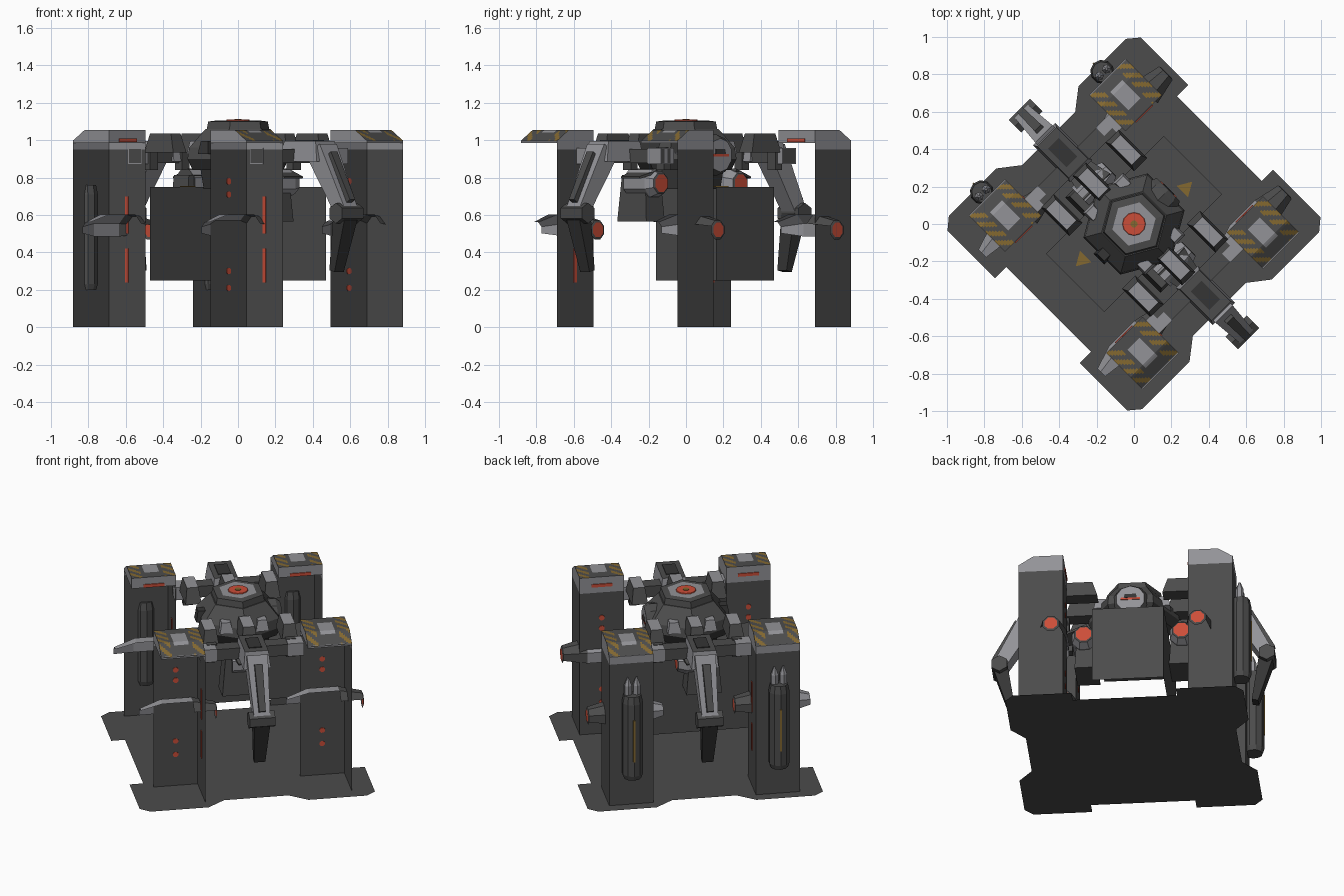
import bpy, bmesh, math
from mathutils import Vector, Matrix

if "Cube" in bpy.data.objects:
    bpy.data.objects.remove(bpy.data.objects["Cube"])

# Everything is laid out on u/v axes, then turned 45 degrees about z
TURN = Matrix.Rotation(math.radians(45), 4, 'Z')
COLS = [("dark_grey", (.072, .072, .072)), ("light_grey", (.29, .29, .31)), ("gold", (.23, .14, .03)),
        ("red", (.60, .075, .04)), ("black_grey", (.035, .035, .035))]
MATS = []
for n, c in COLS:
    m = bpy.data.materials.new(n)
    m.diffuse_color = (*c, 1)
    m.use_nodes = True
    m.node_tree.nodes["Principled BSDF"].inputs["Base Color"].default_value = m.diffuse_color
    MATS.append(m)
DARK, LIGHT, GOLD, RED, BLACK = range(5)


def finish(bm, name, cull=False):
    """Turn the part into place; cull leaves the front and underside open."""
    bm.transform(TURN)
    bm.normal_update()
    if cull:
        gone = [f for f in bm.faces if f.normal.y < -.45 or f.normal.z < -.5]
        bmesh.ops.delete(bm, geom=gone, context='FACES')
    me = bpy.data.meshes.new(name)
    bm.to_mesh(me)
    bm.free()
    for m in MATS:
        me.materials.append(m)
    ob = bpy.data.objects.new(name, me)
    bpy.context.collection.objects.link(ob)
    return ob


def box(name, c, size, mat, taper=1, top=None, cull=False, band=None):
    bm = bmesh.new()
    bmesh.ops.create_cube(bm, size=1)
    for v in bm.verts:
        k = taper if v.co.z > 0 else 1
        v.co = Vector((c[0] + v.co.x * size[0] * k, c[1] + v.co.y * size[1] * k, c[2] + v.co.z * size[2]))
    if band:
        bmesh.ops.bisect_plane(bm, geom=bm.verts[:] + bm.edges[:] + bm.faces[:],
                               plane_co=(0, 0, band), plane_no=(0, 0, 1))
    bm.normal_update()
    for f in bm.faces:
        f.material_index = mat
        if top is not None and f.normal.z > .9:
            f.material_index = top
        if band and f.calc_center_median().z > band:
            f.material_index = LIGHT
    return finish(bm, name, cull)


def loft(name, c, axis, rings, mats, n=8, start=.5, cull=False):
    """Rings of (distance, radius) along an axis; mats: one per segment, then the two ends."""
    bm = bmesh.new()
    loops = []
    for t, r in rings:
        loop = []
        for i in range(n):
            a = 2 * math.pi * (i + start) / n
            p, q = r * math.cos(a), r * math.sin(a)
            o = (t, p, q) if axis == 'u' else (q, t, p) if axis == 'v' else (p, q, t)
            loop.append(bm.verts.new(Vector(c) + Vector(o)))
        loops.append(loop)
    for k in range(len(loops) - 1):
        for i in range(n):
            j = (i + 1) % n
            f = bm.faces.new((loops[k][i], loops[k][j], loops[k + 1][j], loops[k + 1][i]))
            f.material_index = mats[k]
    bm.faces.new(loops[0][::-1]).material_index = mats[-2]
    bm.faces.new(loops[-1]).material_index = mats[-1]
    return finish(bm, name, cull)


def limb(name, p, q, w0, w1, d0, d1, mat):
    """Four-sided tapering bar between two points in a v-z plane."""
    bm = bmesh.new()
    p, q = Vector(p), Vector(q)
    side = Vector((1, 0, 0)).cross((q - p).normalized())
    a, b = [[bm.verts.new(e + Vector((su * w, 0, 0)) + side * sd * d)
             for su, sd in ((-1, -1), (1, -1), (1, 1), (-1, 1))] for e, w, d in ((p, w0, d0), (q, w1, d1))]
    for i in range(4):
        bm.faces.new((a[i], a[(i + 1) % 4], b[(i + 1) % 4], b[i]))
    bm.faces.new(a[::-1])
    bm.faces.new(b)
    for f in bm.faces:
        f.material_index = mat
    return finish(bm, name)


# Base plate: one quarter outline mirrored round
quarter = [(.645, 0), (.645, .32), (.73, .32), (.73, .68), (.67, .73), (.31, .73), (.2, .645)]
outline = quarter + [(-u, v) for u, v in quarter[::-1]]
outline += [(-u, -v) for u, v in quarter[1:]] + [(u, -v) for u, v in quarter[:0:-1]]
bm = bmesh.new()
bm.faces.new([bm.verts.new((u, v, 0)) for u, v in outline])
finish(bm, "base_plate")

TU, TV, H = .455, .52, .137


def tower_cap(name, cu, cv, sv):
    """Cap with a sloped outer side, hazard stripes at both ends and a worn middle."""
    bm = bmesh.new()
    bmesh.ops.create_grid(bm, x_segments=24, y_segments=24, size=1)
    for f in bm.faces:
        a, b = f.calc_center_median()[:2]
        if abs(a) > .52:
            f.material_index = GOLD if int((a + b + 4) / .26) % 2 else DARK
        elif abs(a) < .36 and abs(b) < .5:
            f.material_index = LIGHT
    rim = bmesh.ops.extrude_edge_only(bm, edges=[e for e in bm.edges if e.is_boundary])['geom']
    low = {v for v in rim if isinstance(v, bmesh.types.BMVert)}
    for f in rim:
        if isinstance(f, bmesh.types.BMFace):
            f.material_index = LIGHT
    for f in bm.faces:
        if any(v in low for v in f.verts):
            f.material_index = LIGHT
    for v in bm.verts:
        a, b = v.co.x, v.co.y
        z = .985 if v in low else 1.055 - max(0, b * sv - .35) * .09
        v.co = (cu + a * H, cv + b * H, z)
    finish(bm, name)


for su in (-1, 1):
    for sv in (-1, 1):
        cu, cv = su * TU, sv * TV
        tag = ("right" if su > 0 else "left") + ("_back" if sv > 0 else "_front")
        # Tower shell, open on the front and at the bottom
        box("tower_" + tag, (cu, cv, .5), (2 * H, 2 * H, 1), DARK, cull=True, band=.95)
        tower_cap("tower_cap_" + tag, cu, cv, sv)
        # Thruster running through the tower
        loft("thruster_" + tag, (cu, sv * .45, .52), 'u',
             [(-.23, .045), (-.1, .09), (.09, .09), (.235, .055), (.24, .042)],
             [LIGHT, LIGHT, DARK, DARK, DARK, RED], cull=True)
        box("cap_light_" + tag, (cu, sv * .378, 1.0), (.13, .006, .02), RED)
        if su < 0:  # glowing strips on the inner wall
            for z, h in ((.33, .18), (.6, .2)):
                box("glow_strip_" + tag, (cu + H, cv, z), (.008, .022, h), RED)
        if sv < 0:  # warning lamps on the inner wall
            for z in (.21, .3, .71, .78):
                loft("lamp_" + tag, (cu, cv + H, z), 'v', [(-.004, .018), (.004, .018)], [RED] * 3)
        else:       # rocket pod on the outer wall
            loft("pod_" + tag, (cu, .695, 0), 'z', [(.2, .055), (.23, .065), (.71, .065), (.76, .055)],
                 [DARK] * 5, 10)
            box("pod_stripe_" + tag, (cu, .759, .47), (.012, .008, .28), GOLD)
            for d in (-.027, .027):
                loft("rocket_" + tag, (cu + d, .69, 0), 'z', [(.75, .025), (.82, .025), (.87, .006)],
                     [LIGHT] * 4, 6)

# Hanging hub body, open on the front and below
box("hub_body", (0, 0, .5), (.89, .44, .5), DARK, cull=True)
for su in (-1, 1):
    loft("hub_marker", (su * .33, -su * .06, 0), 'z', [(.75, .05), (.755, .05)], [GOLD] * 3, 3, start=.25 + su * .75)

# Turret
loft("turret_column", (0, 0, 0), 'z', [(.74, .19), (.86, .21)], [BLACK] * 3, 6)
loft("turret_dome", (0, 0, 0), 'z', [(.84, .25), (.9, .28), (.96, .27), (1.06, .18)],
     [BLACK, DARK, DARK, DARK, DARK], 6)
loft("turret_top", (0, 0, 0), 'z', [(1.05, .175), (1.1, .165), (1.105, .12)], [DARK, DARK, DARK, LIGHT], 6)
loft("turret_lamp", (0, 0, 0), 'z', [(1.1, .065), (1.11, .06)], [RED] * 3, 12)
loft("turret_lamp_centre", (0, 0, 0), 'z', [(1.1, .02), (1.113, .02)], [GOLD] * 3, 8)
loft("main_barrel", (0, 0, .92), 'u', [(0, .11), (.23, .11), (.26, .09)], [DARK, DARK, DARK, LIGHT], 10)
box("barrel_light", (.261, 0, .92), (.006, .12, .014), RED)
for i in range(6):
    a = math.radians(60 * i)
    box("turret_plate", (.225 * math.cos(a), .225 * math.sin(a), .96), (.08, .08, .07),
        LIGHT if i % 3 else BLACK, .7)

for s in (-1, 1):
    side = "back" if s > 0 else "front"
    # Hub side thruster
    box("hub_pod_" + side, (-.05, s * .29, .69), (.22, .14, .25), DARK, .8)
    loft("hub_thruster_" + side, (0, s * .3, .77), 'u', [(-.1, .08), (.06, .08), (.11, .06), (.115, .05)],
         [LIGHT, LIGHT, DARK, DARK, RED])
    limb("hub_fin_" + side, (0, s * .28, .84), (0, s * .42, .8), .1, .07, .008, .006, DARK)
    # Cross beam between the towers
    box("cross_beam_" + side, (0, s * .46, .915), (.64, .09, .075), DARK)
    for u in (-.27, .27):
        box("beam_collar_" + side, (u, s * .46, .915), (.1, .1, .085), LIGHT)
    # Struts from the turret to the beam
    for u in (-.24, 0, .25):
        box("strut_" + side, (u, s * .31, .985), (.1, .22, .1), DARK, .72, top=LIGHT)
        box("strut_hook_" + side, (u, s * .42, .9), (.06, .05, .12), DARK)
    # Folding arm
    box("arm_root_" + side, (0, s * .54, .94), (.17, .28, .11), LIGHT, .85, top=DARK)
    box("arm_root_inset_" + side, (0, s * .54, .996), (.08, .14, .008), BLACK)
    limb("arm_upper_" + side, (0, s * .63, .95), (0, s * .82, .62), .065, .05, .06, .04, LIGHT)
    limb("arm_inset_" + side, (0, s * .695, .92), (0, s * .845, .67), .025, .02, .037, .025, DARK)
    loft("arm_knee_" + side, (0, s * .82, .61), 'u', [(-.08, .055), (.08, .055)], [DARK] * 3, 6)
    limb("arm_lower_" + side, (0, s * .815, .6), (0, s * .745, .3), .05, .035, .045, .02, BLACK)
